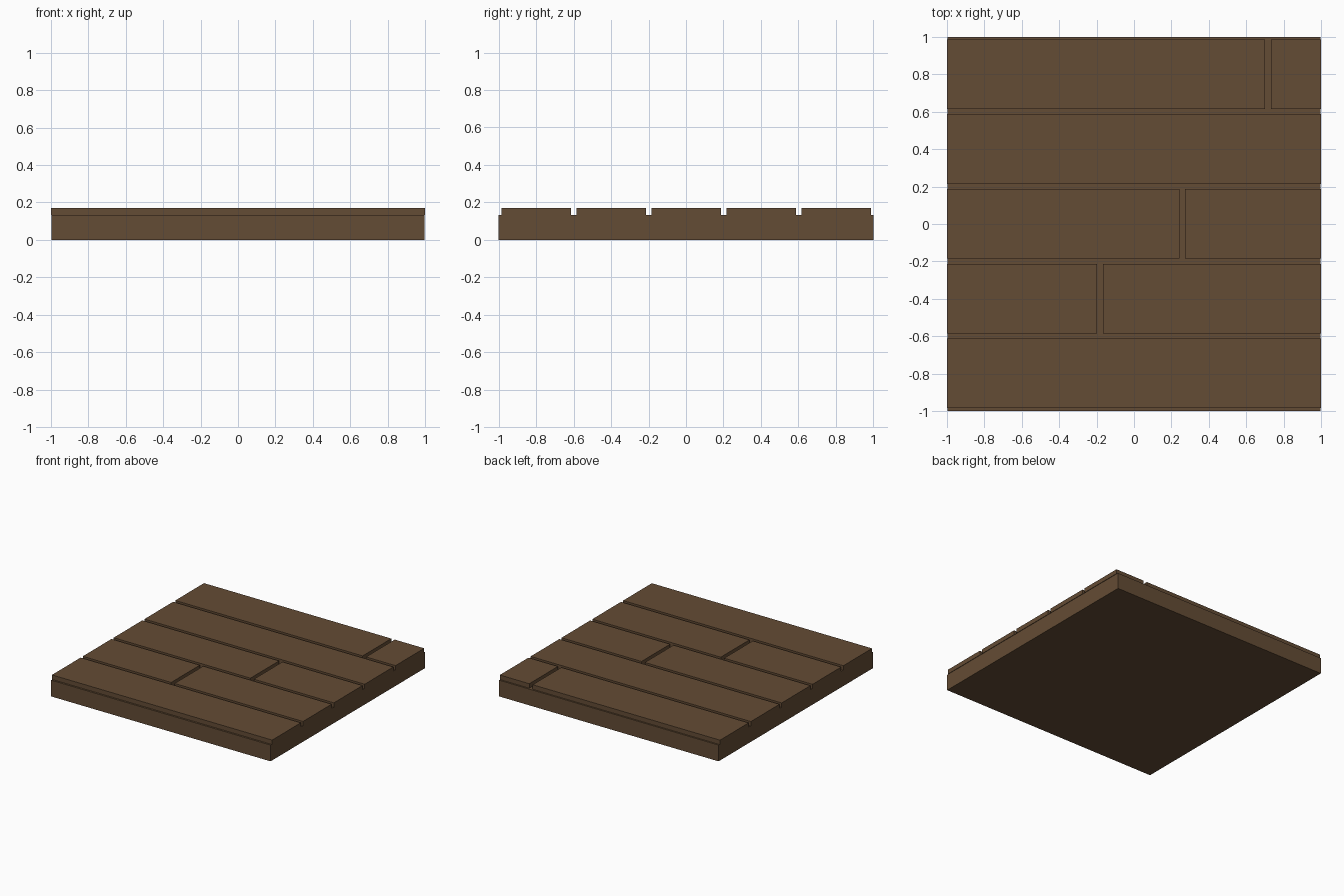
import bpy
import bmesh

if "Cube" in bpy.data.objects:
    bpy.data.objects.remove(bpy.data.objects["Cube"])

# One brown wood colour
wood = bpy.data.materials.new("brown_wood")
wood.diffuse_color = (0.127, 0.072, 0.035, 1)
wood.use_nodes = True
wood.node_tree.nodes["Principled BSDF"].inputs["Base Color"].default_value = wood.diffuse_color


def box(name, x0, x1, y0, y1, z0, z1):
    mesh = bpy.data.meshes.new(name)
    bm = bmesh.new()
    bmesh.ops.create_cube(bm, size=1)
    for v in bm.verts:
        v.co = (x1 if v.co.x > 0 else x0,
                y1 if v.co.y > 0 else y0,
                z1 if v.co.z > 0 else z0)
    bm.to_mesh(mesh)
    bm.free()
    mesh.materials.append(wood)
    obj = bpy.data.objects.new(name, mesh)
    bpy.context.collection.objects.link(obj)
    return obj


BASE_TOP, TOP = 0.133, 0.17
GAP = 0.031
HALF_WIDTH = 0.186

# Floor slab under the planks
box("floor_base", -0.996, 0.996, -1, 1, 0, BASE_TOP)

# Plank rows from front to back; a number is the centre of a butt joint
joints = [None, -0.182, 0.258, None, 0.717]
for row, joint in enumerate(joints):
    y = -0.8 + 0.4 * row + 0.001
    ends = [(-1, 1)] if joint is None else [(-1, joint - GAP / 2), (joint + GAP / 2, 1)]
    for i, (x0, x1) in enumerate(ends):
        box(f"plank_{row + 1}_{i + 1}", x0, x1, y - HALF_WIDTH, y + HALF_WIDTH, BASE_TOP, TOP)
